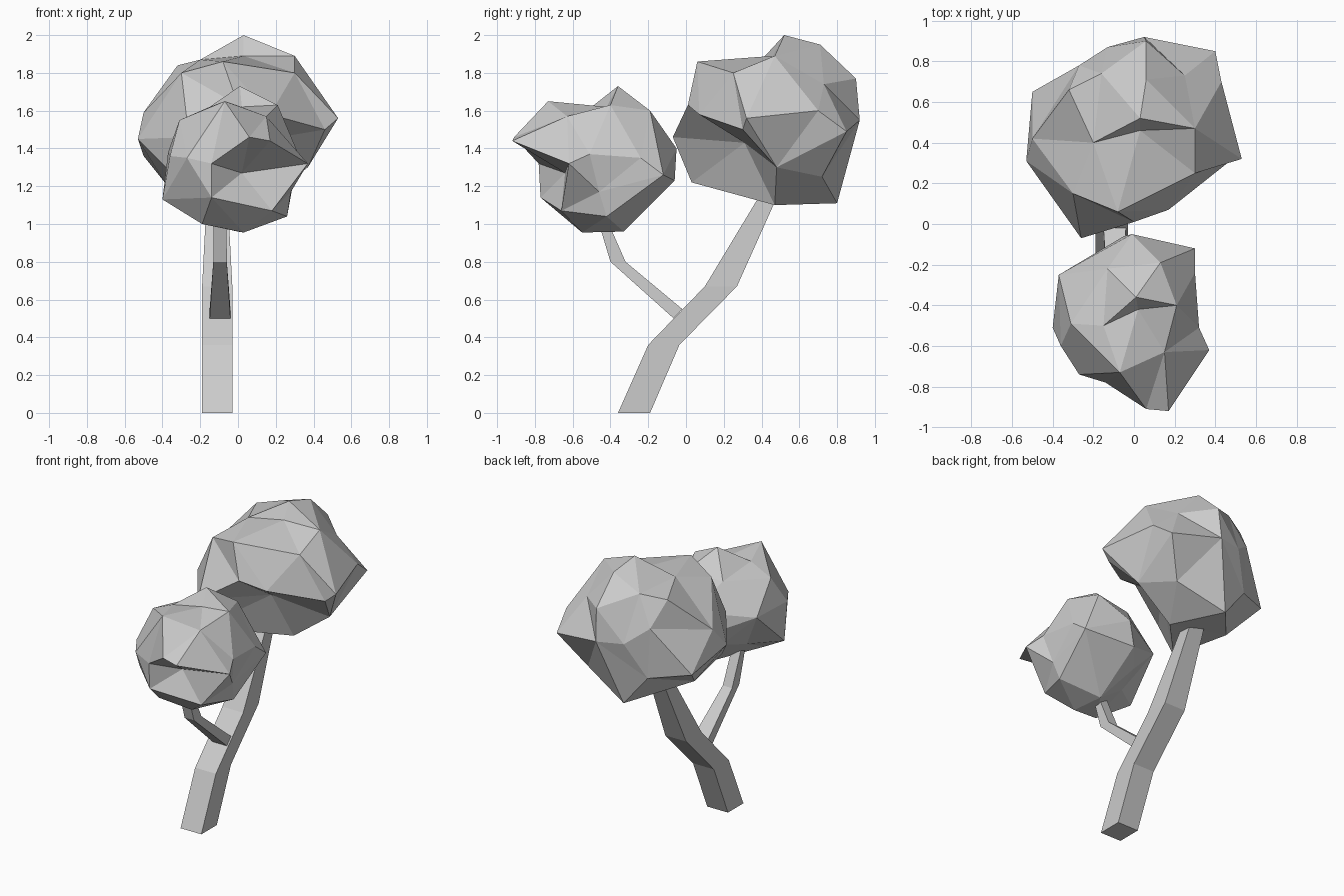
import bpy
import bmesh
from mathutils import Vector

default_cube = bpy.data.objects.get("Cube")
if default_cube:
    bpy.data.objects.remove(default_cube, do_unlink=True)


def make_material(name, colour):
    material = bpy.data.materials.new(name)
    material.use_nodes = True
    material.diffuse_color = colour
    shader = next(n for n in material.node_tree.nodes if n.type == "BSDF_PRINCIPLED")
    shader.inputs["Base Color"].default_value = colour
    return material


light_grey = make_material("light grey", (0.6, 0.6, 0.6, 1))


def finish(name, bm):
    """Turn a bmesh into a flat shaded object."""
    bmesh.ops.recalc_face_normals(bm, faces=bm.faces)
    mesh = bpy.data.meshes.new(name)
    bm.to_mesh(mesh)
    bm.free()
    mesh.materials.append(light_grey)
    thing = bpy.data.objects.new(name, mesh)
    bpy.context.collection.objects.link(thing)
    return thing


def limb(name, x, stations):
    """Four-sided limb lofted through stations of front (y, z), back (y, z), half width."""
    bm = bmesh.new()
    rings = []
    for front, back, half in stations:
        corners = [(x - half, *front), (x + half, *front),
                   (x + half, *back), (x - half, *back)]
        rings.append([bm.verts.new(corner) for corner in corners])
    for low, high in zip(rings, rings[1:]):
        for i in range(4):
            j = (i + 1) % 4
            bm.faces.new((low[i], low[j], high[j], high[i]))
    bm.faces.new(rings[0])
    bm.faces.new(rings[-1])
    return finish(name, bm)


def crown(name, centre, knobs):
    """Faceted foliage: knobs are joined up around the centre, keeping hollows."""
    centre = Vector(centre)
    bm = bmesh.new()
    target = {}
    for knob in map(Vector, knobs):
        vert = bm.verts.new((knob - centre).normalized())
        target[vert] = knob
    # The hull of the directions gives the facets, then each corner moves to its knob
    bmesh.ops.convex_hull(bm, input=list(bm.verts))
    for vert in bm.verts:
        vert.co = target[vert]
    return finish(name, bm)


# Bent trunk, tapering into the large crown
limb("trunk", -0.11, [
    ((-0.36, 0), (-0.19, 0), 0.08),
    ((-0.2, 0.36), (-0.035, 0.36), 0.08),
    ((0.1, 0.67), (0.27, 0.67), 0.08),
    ((0.45, 1.25), (0.53, 1.25), 0.05),
])

# Side branch holding up the small crown
limb("branch", -0.095, [
    ((-0.065, 0.5), (-0.02, 0.55), 0.055),
    ((-0.4, 0.8), (-0.32, 0.8), 0.036),
    ((-0.475, 1.05), (-0.43, 1.05), 0.034),
])

# Large crown: top ledge, middle belt, underside with a deep front cleft
large_top = [
    (0.03, 0.52, 2), (0.3, 0.47, 1.89), (0.03, 0.46, 1.89), (-0.2, 0.4, 1.87),
    (-0.08, 0.06, 1.86), (-0.3, 0.15, 1.8), (-0.32, 0.66, 1.84),
    (-0.16, 0.74, 1.87), (0.06, 0.71, 1.95), (0.25, 0.73, 1.74), (0.3, 0.25, 1.8),
]
large_belt = [
    (0.06, 0.9, 1.77), (0.4, 0.85, 1.49), (0.43, 0.7, 1.6), (0.53, 0.32, 1.56),
    (0.17, 0.07, 1.58), (0, 0.01, 1.63), (-0.26, -0.07, 1.46),
    (-0.53, 0.31, 1.45), (-0.5, 0.42, 1.59), (-0.5, 0.65, 1.36),
    (-0.27, 0.78, 1.67), (-0.13, 0.87, 1.56), (0.05, 0.92, 1.55),
    (0.46, 0.3, 1.5),
]
large_base = [
    (0.04, 0.31, 1.43), (-0.38, 0.45, 1.21), (-0.3, 0.03, 1.22),
    (0.37, 0.48, 1.3), (0.1, 0.47, 1.1), (0.25, 0.72, 1.25),
    (-0.08, 0.8, 1.11), (-0.25, 0.78, 1.32),
]
crown("large_crown", (0, 0.45, 1.53), large_top + large_belt + large_base)

# Small crown: top ledge, middle belt, underside with a deep front cleft
small_top = [
    (0.01, -0.36, 1.73), (0.21, -0.4, 1.63), (0.02, -0.42, 1.62),
    (-0.15, -0.5, 1.62), (-0.07, -0.73, 1.65), (-0.31, -0.49, 1.55),
    (0.13, -0.19, 1.6), (-0.13, -0.22, 1.58), (0.15, -0.63, 1.57),
]
small_belt = [
    (-0.37, -0.25, 1.38), (0.3, -0.12, 1.26), (-0.01, -0.05, 1.4),
    (0.3, -0.24, 1.35), (0.32, -0.51, 1.37), (0.37, -0.62, 1.32),
    (0.06, -0.91, 1.46), (0.17, -0.92, 1.44), (-0.27, -0.74, 1.35),
    (-0.36, -0.6, 1.36), (-0.14, -0.78, 1.32), (-0.05, -0.06, 1.23),
]
small_base = [
    (0.02, -0.64, 1.27), (-0.4, -0.51, 1.13), (-0.14, -0.77, 1.14),
    (0.18, -0.66, 1.07), (-0.19, -0.6, 1), (0.03, -0.55, 0.955),
    (0.26, -0.42, 1.04), (0.28, -0.46, 1.17), (0, -0.33, 0.96),
    (-0.21, -0.37, 1.11), (-0.15, -0.18, 1.16),
]
crown("small_crown", (-0.02, -0.48, 1.33), small_top + small_belt + small_base)
